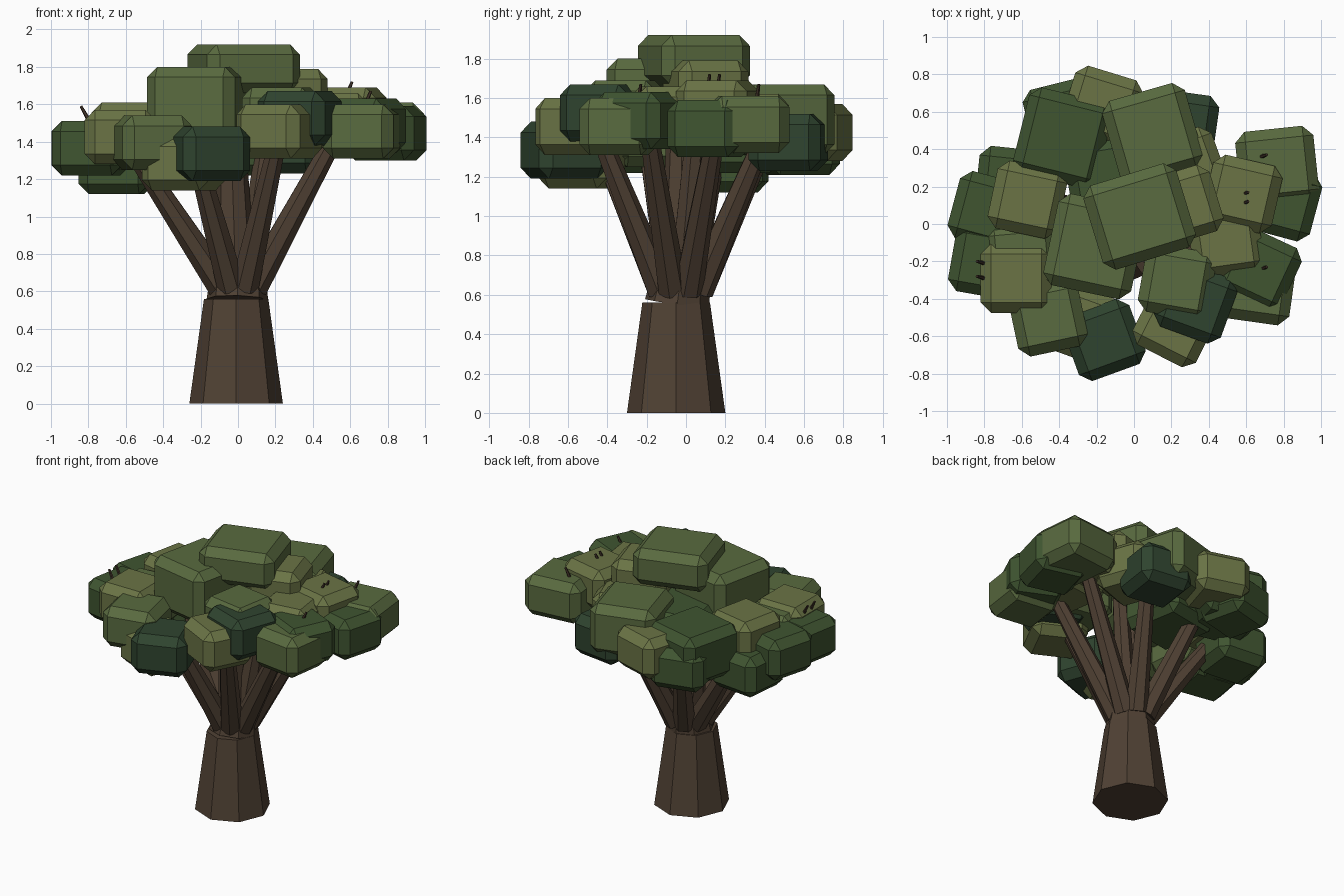
import bpy, bmesh, math
from mathutils import Vector, Matrix

if "Cube" in bpy.data.objects:
    bpy.data.objects.remove(bpy.data.objects["Cube"])


def material(name, rgb):
    m = bpy.data.materials.new(name)
    m.diffuse_color = (*rgb, 1)
    m.use_nodes = True
    m.node_tree.nodes["Principled BSDF"].inputs["Base Color"].default_value = m.diffuse_color
    return m


BARK = material("bark", (0.08, 0.053, 0.034))
TWIG = material("twig_bark", (0.05, 0.03, 0.02))
LEAF = {
    "olive": material("leaf_olive", (0.145, 0.175, 0.06)),
    "light": material("leaf_light", (0.10, 0.145, 0.05)),
    "mid": material("leaf_mid", (0.05, 0.09, 0.03)),
    "dark": material("leaf_dark", (0.028, 0.057, 0.028)),
}


def make_object(name, bm, mat):
    mesh = bpy.data.meshes.new(name)
    bm.to_mesh(mesh)
    bm.free()
    mesh.materials.append(mat)
    obj = bpy.data.objects.new(name, mesh)
    bpy.context.collection.objects.link(obj)
    return obj


def limb(name, start, end, r1, r2, sides, mat):
    """Tapered prism between two points."""
    a, b = Vector(start), Vector(end)
    d = b - a
    turn = Vector((0, 0, 1)).rotation_difference(d).to_matrix().to_4x4()
    bm = bmesh.new()
    bmesh.ops.create_cone(bm, cap_ends=True, segments=sides, radius1=r1, radius2=r2,
                          depth=d.length, matrix=Matrix.Translation((a + b) / 2) @ turn)
    return make_object(name, bm, mat)


def leaf_block(name, x, y, top, angle, size, tone):
    """Chamfered box of foliage turned about z."""
    w, d, h = size
    bm = bmesh.new()
    mtx = (Matrix.Translation((x, y, top - h / 2))
           @ Matrix.Rotation(math.radians(angle), 4, 'Z')
           @ Matrix.Diagonal((w, d, h, 1)))
    bmesh.ops.create_cube(bm, size=1, matrix=mtx)
    bmesh.ops.bevel(bm, geom=bm.edges[:], offset=0.055, segments=1,
                    affect='EDGES', profile=0.5)
    make_object(name, bm, LEAF[tone])


def twig(name, x, y, z, lean):
    limb(name, (x, y, z), (x + lean, y + 0.01, z + 0.07), 0.012, 0.008, 5, TWIG)


# Trunk: tapered base and a slightly tilted collar
limb("trunk", (-0.01, -0.05, 0), (-0.01, -0.05, 0.56), 0.25, 0.172, 8, BARK)
limb("trunk_collar", (-0.003, -0.045, 0.555), (0, -0.03, 0.66), 0.165, 0.15, 8, BARK)

# Branches: a ring of eight fanning out, plus upright ones in the middle
for i in range(8):
    a = math.radians(22.5 + 45 * i)
    c, s = math.cos(a), math.sin(a)
    limb(f"branch_{i + 1}", (0.09 * c, 0.10 * s - 0.03, 0.62),
         (0.58 * c - 0.01, 0.45 * s - 0.02, 1.38 + 0.06 * c), 0.078, 0.048, 7, BARK)
limb("centre_branch", (-0.01, -0.03, 0.60), (-0.04, -0.02, 1.50), 0.11, 0.075, 8, BARK)
limb("upright_branch", (0.04, -0.02, 0.60), (0.18, 0.06, 1.58), 0.075, 0.05, 7, BARK)

# Foliage: block size per group, then x, y, top height, turn
BROAD, TALL, PAD = (0.52, 0.47, 0.26), (0.46, 0.47, 0.36), (0.38, 0.37, 0.29)
crown = [(BROAD, "light", [(0.03, 0.04, 1.92, 17)]),
         ((0.48, 0.50, 0.38), "light", [(-0.21, -0.12, 1.8, -12)]),
         (TALL, "light", [(0.10, 0.48, 1.67, 16)]),
         (TALL, "mid", [(-0.38, 0.46, 1.6, -14), (-0.12, 0.22, 1.58, 10)]),
         (PAD, "olive", [(0.26, 0.10, 1.79, 17), (0.28, 0.30, 1.62, 20)])]
back = [(PAD, "olive", [(-0.17, 0.63, 1.57, -17)]),
        (PAD, "mid", [(-0.38, 0.57, 1.5, 14)]),
        (PAD, "dark", [(0.25, 0.52, 1.52, -8)])]
right = [(PAD, "mid", [(0.79, 0.12, 1.59, -15), (0.67, -0.24, 1.63, -25)]),
         ((0.42, 0.40, 0.29), "light", [(0.765, 0.31, 1.61, 6)]),
         (PAD, "light", [(0.66, -0.34, 1.6, -8)]),
         (PAD, "olive", [(0.58, 0.16, 1.69, -13), (0.49, -0.09, 1.66, 8)])]
front = [(PAD, "light", [(0.23, -0.31, 1.69, -10), (-0.46, -0.50, 1.54, 12)]),
         (PAD, "dark", [(0.33, -0.42, 1.67, -20), (-0.16, -0.62, 1.48, 20)]),
         (PAD, "olive", [(0.22, -0.54, 1.6, -27), (-0.29, -0.53, 1.43, -20)])]
left = [(PAD, "olive", [(-0.63, -0.29, 1.57, 0), (-0.57, 0.13, 1.61, -12)]),
        (PAD, "light", [(-0.60, -0.18, 1.54, 5)]),
        (PAD, "mid", [(-0.65, 0.22, 1.41, -6), (-0.78, 0.07, 1.51, -15),
                      (-0.785, -0.20, 1.51, -10)])]
for region, groups in dict(crown=crown, back=back, right=right, front=front, left=left).items():
    for size, tone, spots in groups:
        for i, spot in enumerate(spots):
            leaf_block(f"{region}_foliage_{tone}_{i + 1}", *spot, size, tone)

# Twigs poking out of the foliage on both sides
for i in range(2):
    twig(f"left_twig_{i + 1}", -0.80, -0.21 - 0.08 * i, 1.52, -0.04)
    twig(f"right_twig_{i + 1}", 0.68, 0.36 - 0.6 * i, 1.60, 0.03)
    twig(f"inner_twig_{i + 1}", 0.58, 0.11 + 0.05 * i, 1.65, 0.03)
